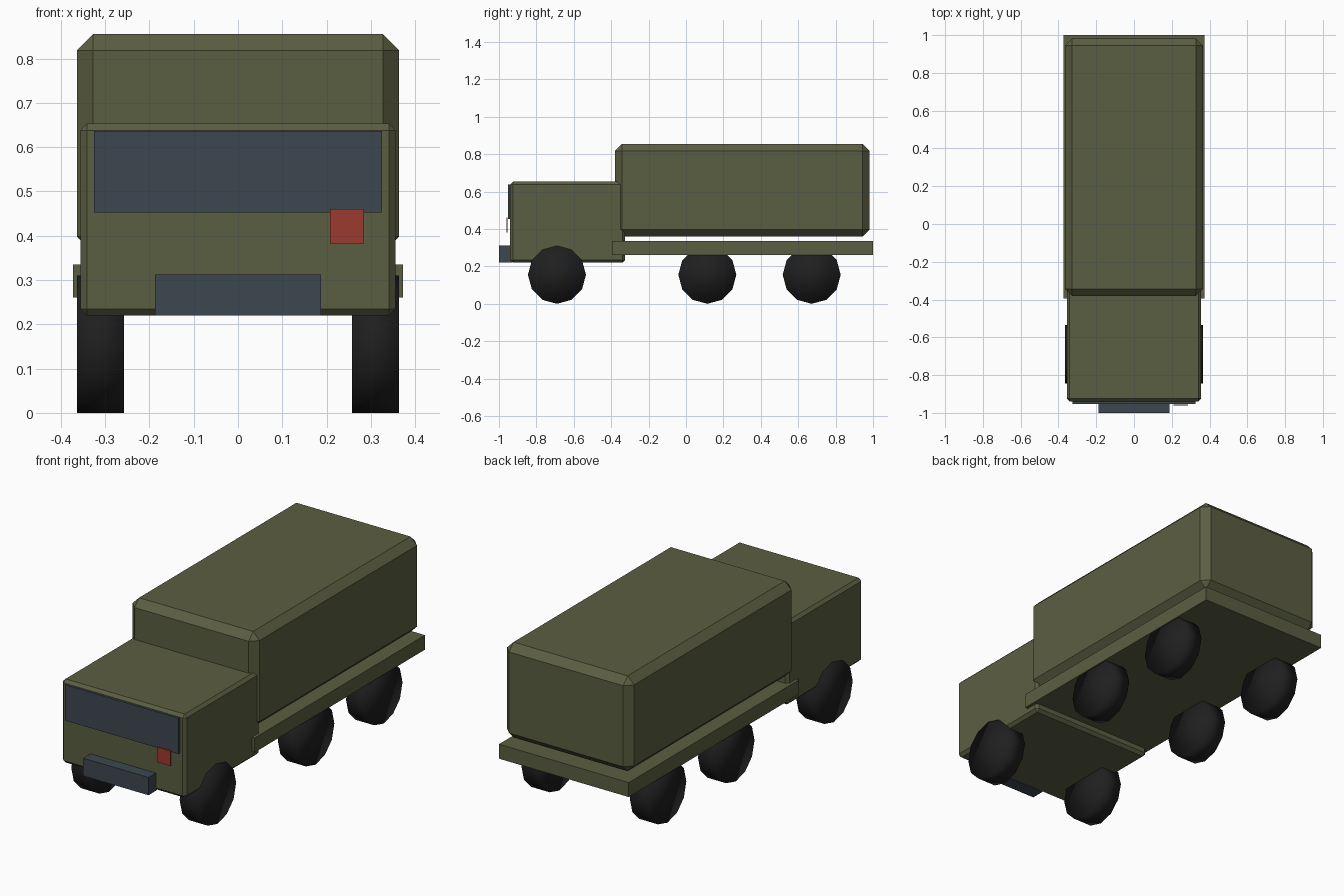
import bpy
import math

cube = bpy.data.objects.get("Cube")
if cube:
    bpy.data.objects.remove(cube, do_unlink=True)


def material(name, color):
    mat = bpy.data.materials.new(name)
    mat.use_nodes = True
    mat.diffuse_color = (*color, 1)
    bsdf = next(n for n in mat.node_tree.nodes if n.type == "BSDF_PRINCIPLED")
    bsdf.inputs["Base Color"].default_value = (*color, 1)
    return mat


olive = material("olive_paint", (0.105, 0.112, 0.054))
slate = material("slate_blue", (0.046, 0.062, 0.081))
red = material("signal_red", (0.33, 0.042, 0.028))
rubber = material("black_rubber", (0.014, 0.014, 0.014))


def box(name, xs, ys, zs, mat, bevel=0):
    """Box between the given limits, with an optional one-step chamfer."""
    spans = (xs, ys, zs)
    bpy.ops.mesh.primitive_cube_add(size=1, location=[(a + b) / 2 for a, b in spans])
    obj = bpy.context.object
    obj.name = name
    obj.scale = [b - a for a, b in spans]
    bpy.ops.object.transform_apply(location=False, rotation=False, scale=True)
    obj.data.materials.append(mat)
    if bevel:
        mod = obj.modifiers.new("chamfer", "BEVEL")
        mod.width = bevel
        mod.segments = 1
    return obj


# Body
box("cab", (-0.356, 0.356), (-0.94, -0.325), (0.22, 0.653), olive, 0.015)
box("cargo_cover", (-0.364, 0.364), (-0.38, 0.982), (0.361, 0.855), olive, 0.037)
box("flatbed", (-0.372, 0.372), (-0.395, 1.0), (0.26, 0.335), olive)

# Front details
box("windshield", (-0.325, 0.325), (-0.952, -0.93), (0.452, 0.637), slate)
box("bumper", (-0.187, 0.187), (-1.0, -0.93), (0.22, 0.312), slate)
box("red_plate", (0.208, 0.285), (-0.96, -0.955), (0.382, 0.46), red)

# Wheels
RADIUS = 0.155
for axle, y in (("front", -0.69), ("middle", 0.114), ("rear", 0.672)):
    for side, sign in (("left", 1), ("right", -1)):
        bpy.ops.mesh.primitive_cylinder_add(
            vertices=12, radius=RADIUS, depth=0.107,
            location=(sign * 0.3105, y, RADIUS), rotation=(0, math.pi / 2, 0))
        wheel = bpy.context.object
        wheel.name = f"{axle}_{side}_wheel"
        wheel.data.materials.append(rubber)
        bpy.ops.object.shade_smooth()
